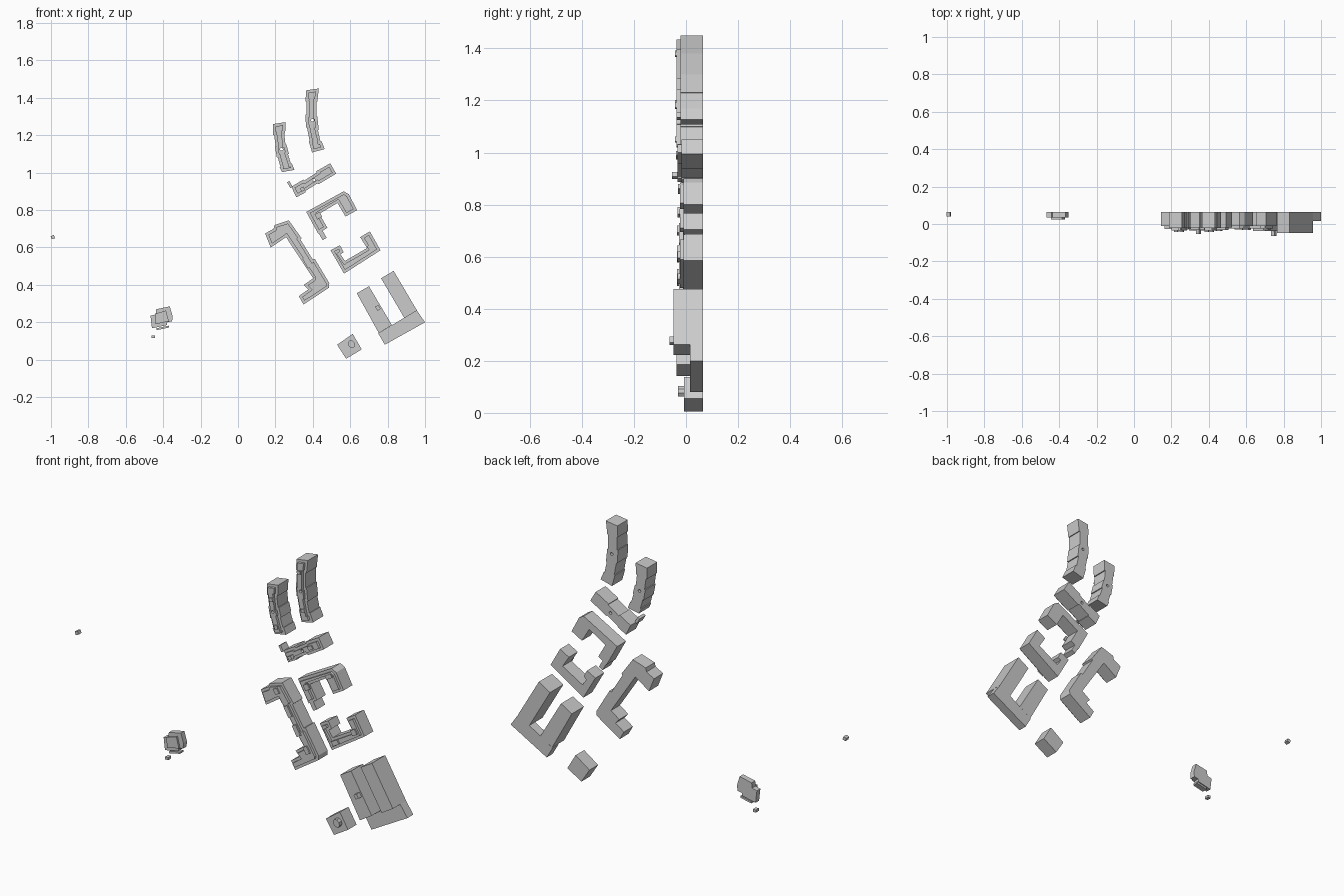
import bpy, bmesh, math
from mathutils import Vector

if "Cube" in bpy.data.objects:
    bpy.data.objects.remove(bpy.data.objects["Cube"])

BACK = 0.065
grey = bpy.data.materials.new("light_grey")
grey.diffuse_color = (0.6, 0.6, 0.6, 1)
grey.use_nodes = True
grey.node_tree.nodes["Principled BSDF"].inputs["Base Color"].default_value = grey.diffuse_color


def block(name, outline, front, inset=0.0, top=0.0, back=BACK):
    """Extrude an x/z outline along y, with an optional inset upper storey."""
    bm = bmesh.new()
    face = bm.faces.new([bm.verts.new((x, back, z)) for x, z in outline])
    face.normal_update()
    if face.normal.y > 0:
        face.normal_flip()
    base = bm.faces.new([bm.verts.new(v.co) for v in reversed(face.verts)])
    steps = [(0, front)] + ([(inset, top)] if inset else [])
    for thick, y in steps:
        if thick:
            bmesh.ops.inset_region(bm, faces=[face], thickness=thick, use_even_offset=True,
                                   use_boundary=True)
        new = bmesh.ops.extrude_face_region(bm, geom=[face])["geom"]
        if face.is_valid:
            bmesh.ops.delete(bm, geom=[face], context='FACES_ONLY')
        face = next(g for g in new if isinstance(g, bmesh.types.BMFace))
        for v in face.verts:
            v.co.y = y
    bmesh.ops.remove_doubles(bm, verts=bm.verts, dist=1e-5)
    bmesh.ops.recalc_face_normals(bm, faces=bm.faces)
    me = bpy.data.meshes.new(name)
    bm.to_mesh(me)
    bm.free()
    me.materials.append(grey)
    ob = bpy.data.objects.new(name, me)
    bpy.context.collection.objects.link(ob)
    return ob


def box(name, x, z, w, h, front, back, turn=0, sides=4):
    """Small turned box, or a round stub when sides is larger."""
    t = math.radians(turn)
    if sides == 4:
        pts = [(-w / 2, -h / 2), (w / 2, -h / 2), (w / 2, h / 2), (-w / 2, h / 2)]
    else:
        pts = [(w / 2 * math.cos(math.tau * i / sides), h / 2 * math.sin(math.tau * i / sides))
               for i in range(sides)]
    pts = [(x + a * math.cos(t) - b * math.sin(t), z + a * math.sin(t) + b * math.cos(t))
           for a, b in pts]
    return block(name, pts, front, back=back)


def shaft(ob, x, z, r=0.008):
    """Round light shaft running right through a building."""
    cutter = box(ob.name + "_shaft_cutter", x, z, 2 * r, 2 * r, -0.2, 0.2, sides=12)
    cutter.hide_render = True
    cutter.hide_set(True)
    mod = ob.modifiers.new("shaft", 'BOOLEAN')
    mod.operation, mod.object, mod.solver = 'DIFFERENCE', cutter, 'EXACT'


def stepped(points, depth):
    """Break a facade line into slightly staggered bays."""
    out = []
    for i, (a, b) in enumerate(zip(points, points[1:])):
        a, b = Vector(a), Vector(b)
        n = Vector((b.y - a.y, a.x - b.x)).normalized() * depth * (i % 2)
        out += [tuple(a + n), tuple(b + n)]
    return out


# Curved terraces with staggered bays
west = [(.187, 1.26), (.188, 1.20), (.197, 1.14), (.208, 1.08), (.222, 1.03), (.235, 1.003)]
east = [(.302, 1.015), (.288, 1.05), (.272, 1.10), (.259, 1.15), (.252, 1.21), (.255, 1.27)]
terrace = block("west_terrace", stepped(west, -.005) + stepped(east, -.005), -.022, .014, -.036)
shaft(terrace, .232, 1.125)
west = [(.364, 1.44), (.361, 1.38), (.360, 1.31), (.364, 1.24), (.378, 1.17), (.396, 1.108)]
east = [(.464, 1.126), (.445, 1.17), (.432, 1.23), (.424, 1.30), (.424, 1.38), (.432, 1.45)]
terrace = block("east_terrace", stepped(west, -.005) + stepped(east, -.005), -.022, .014, -.036)
shaft(terrace, .398, 1.28)
for x, z in [(.225, 1.19), (.255, 1.05), (.39, 1.38), (.415, 1.18)]:
    box("terrace_roof_box", x, z, .02, .02, -.043, -.036, 15)

# Diagonal bar
bar = block("diagonal_bar", [(.285, .925), (.35, .963), (.355, .958), (.42, 1.0), (.416, 1.006),
                             (.493, 1.05), (.525, .995), (.43, .938), (.425, .943), (.36, .902),
                             (.363, .896), (.312, .868)], -.018, .014, -.032)
shaft(bar, .405, .96)
box("bar_stub", .277, .937, .014, .035, -.03, .02, 30)
box("bar_roof_box", .345, .912, .02, .02, -.053, -.032, 30)
box("bar_roof_box", .455, .99, .03, .02, -.038, -.032, 30)

# Upper courtyard house
block("upper_court_house", [(.365, .79), (.565, .90), (.592, .885), (.637, .80), (.575, .765),
                            (.532, .838), (.435, .78), (.478, .705), (.428, .675)],
      -.010, .014, -.024)
box("upper_court_annex", .452, .665, .025, .045, -.005, BACK, 30)
box("upper_court_roof_box", .43, .77, .03, .03, -.033, -.024, 30)
box("upper_court_roof_box", .56, .86, .04, .02, -.030, -.024, 30)

# Lower courtyard house
block("lower_court_house", [(.495, .585), (.545, .612), (.565, .575), (.548, .563), (.572, .528),
                            (.69, .597), (.653, .655), (.705, .686), (.762, .585), (.567, .46)],
      -.010, .014, -.024)
box("lower_court_roof_box", .60, .515, .04, .025, -.032, -.024, 30)
box("lower_court_roof_box", .71, .60, .03, .03, -.032, -.024, 30)

# Long house with two short wings
block("long_house", [(.145, .675), (.19, .70), (.195, .72), (.272, .745), (.318, .68), (.34, .65),
                     (.333, .644), (.40, .535), (.41, .54), (.488, .41), (.487, .385),
                     (.35, .295), (.325, .34), (.375, .375), (.352, .40), (.402, .435),
                     (.257, .655), (.175, .60)], -.012, .014, -.026)
for x, z, h in [(.25, .70, .03), (.32, .61, .06), (.37, .52, .06), (.43, .43, .04)]:
    box("long_house_roof_box", x, z, .025, h, -.034, -.026, 30)

# Large two-winged block on a low cross bar
block("low_cross_bar", [(.75, .14), (.955, .265), (1.0, .20), (.785, .08)], .015)
block("short_wing", [(.635, .355), (.70, .393), (.823, .185), (.753, .142)], -.037)
block("long_wing", [(.765, .435), (.832, .475), (.957, .263), (.89, .222)], -.048)
box("wing_roof_box", .748, .277, .02, .025, -.063, -.037, 30)

# Square pavilion
block("square_pavilion", [(.53, .08), (.613, .138), (.662, .055), (.578, .005)], -.008)
box("pavilion_lantern", .607, .083, .036, .045, -.03, -.008, 30, 8)

# Detached tower with a plinth and strips
block("detached_tower", [(-.468, .235), (-.44, .242), (-.437, .27), (-.365, .285), (-.35, .235),
                         (-.352, .205), (-.378, .20), (-.38, .185), (-.46, .168)], .035)
block("tower_upper_floor", [(-.445, .245), (-.385, .263), (-.37, .205), (-.44, .19)], .025, back=.035)
block("tower_strip", [(-.435, .168), (-.37, .182), (-.37, .172), (-.435, .158)], .035)
box("garden_hut", -.453, .123, .018, .014, .04, BACK, 0)
box("far_hut", -.99, .655, .018, .018, .04, BACK, 20)
